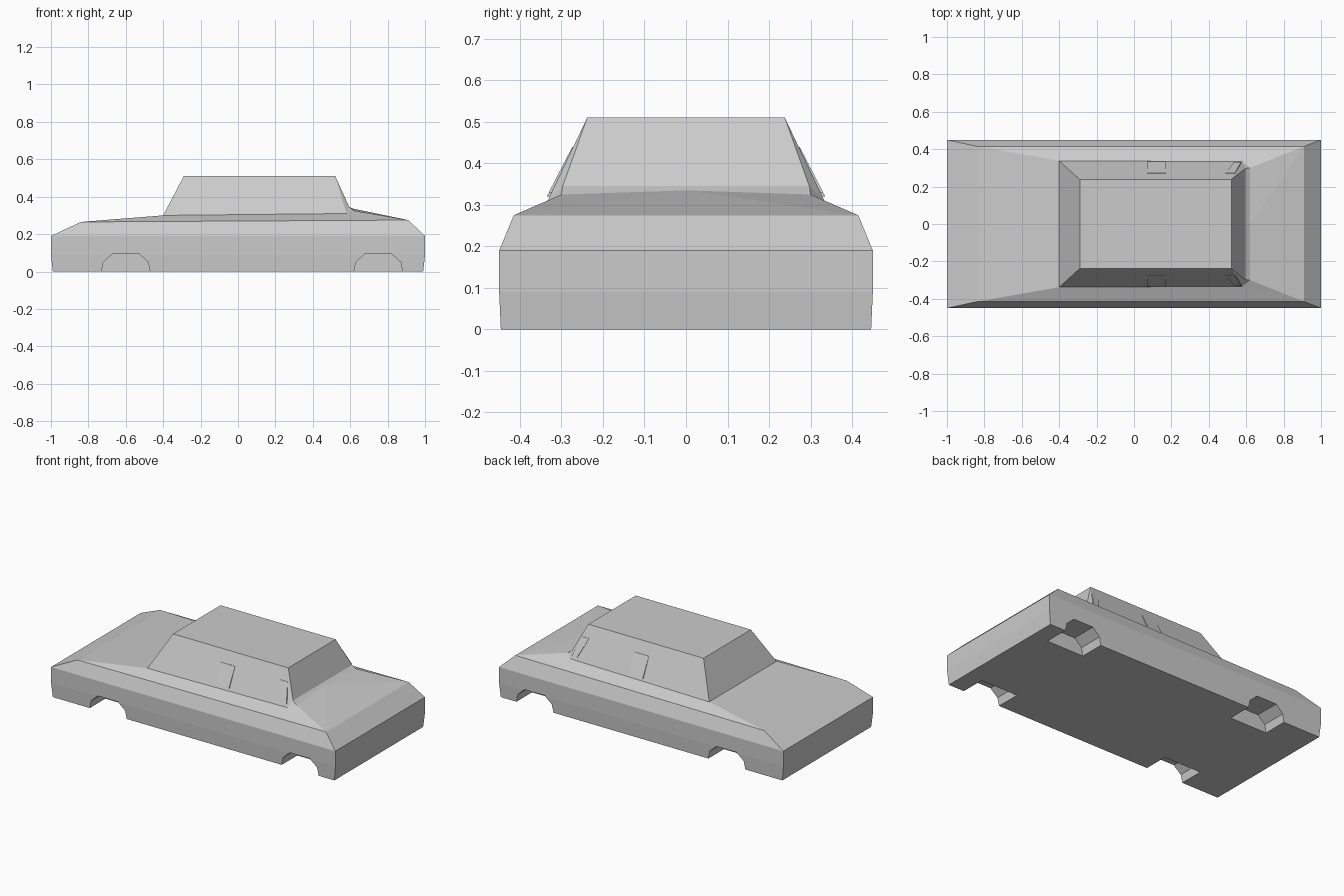
import bpy, bmesh

if "Cube" in bpy.data.objects:
    bpy.data.objects.remove(bpy.data.objects["Cube"])


def make_object(name, verts, faces, mirror=False):
    mesh = bpy.data.meshes.new(name)
    mesh.from_pydata(verts, [], faces)
    bm = bmesh.new()
    bm.from_mesh(mesh)
    bmesh.ops.recalc_face_normals(bm, faces=bm.faces)
    bm.to_mesh(mesh)
    bm.free()
    obj = bpy.data.objects.new(name, mesh)
    bpy.context.collection.objects.link(obj)
    if mirror:
        mod = obj.modifiers.new("Mirror", 'MIRROR')
        mod.use_axis = (False, True, False)
        mod.merge_threshold = 0.0001
    return obj


def prism(name, profile, y0, y1, mirror=False):
    n = len(profile)
    verts = [(x, y, z) for y in (y0, y1) for x, z in profile]
    faces = [tuple(range(n)), tuple(range(n, 2 * n))]
    faces += [(i, (i + 1) % n, n + (i + 1) % n, n + i) for i in range(n)]
    return make_object(name, verts, faces, mirror)


# Lower body: stacked rectangular rings (x back, z back, x front, z front, half width)
rings = [(-0.99, 0.0, 0.99, 0.0, 0.446),
         (-1.0, 0.09, 1.0, 0.09, 0.45),
         (-1.0, 0.19, 1.0, 0.19, 0.45),
         (-0.84, 0.265, 0.91, 0.275, 0.415)]
verts, faces = [], []
for xb, zb, xf, zf, w in rings:
    verts += [(xb, -w, zb), (xf, -w, zf), (xf, w, zf), (xb, w, zb)]
for r in range(len(rings) - 1):
    for i in range(4):
        j = (i + 1) % 4
        faces.append((4 * r + i, 4 * r + j, 4 * r + 4 + j, 4 * r + 4 + i))
faces += [(0, 1, 2, 3), (12, 13, 14, 15)]
body = make_object("lower_body", verts, faces)

# Wheel arches: shallow pockets cut into both sides
half_arch = [(0.13, -0.05), (0.13, 0.0), (0.12, 0.05), (0.07, 0.095)]
for label, cx in (("rear", -0.6), ("front", 0.75)):
    outline = ([(cx + x, z) for x, z in half_arch]
               + [(cx - x, z) for x, z in reversed(half_arch)])
    for side in (-1, 1):
        cutter = prism(f"{label}_arch_cutter", outline, 0.29 * side, 0.5 * side)
        cutter.hide_render = True
        cutter.hide_set(True)
        mod = body.modifiers.new("Arch", 'BOOLEAN')
        mod.operation = 'DIFFERENCE'
        mod.solver = 'EXACT'
        mod.object = cutter

# Sloping deck: tail, shoulder, crowned nose and small lip under the windscreen
P = {
    "tail_mid": (-0.84, 0, 0.265), "tail": (-0.84, 0.415, 0.265),
    "nose_mid": (0.91, 0, 0.275), "nose": (0.91, 0.415, 0.275),
    "back_mid": (-0.4, 0, 0.30), "back": (-0.4, 0.338, 0.30),
    "side": (0.58, 0.333, 0.31),
    "lip_mid": (0.62, 0, 0.335), "lip": (0.62, 0.30, 0.325),
    "screen_mid": (0.595, 0, 0.345), "screen": (0.595, 0.297, 0.345),
    "roof_back_mid": (-0.29, 0, 0.51), "roof_back": (-0.29, 0.238, 0.51),
    "roof_front_mid": (0.52, 0, 0.51), "roof_front": (0.52, 0.238, 0.51),
}


def panels(name, lists):
    keys = sorted({k for f in lists for k in f.split()})
    make_object(name, [P[k] for k in keys],
                [[keys.index(k) for k in f.split()] for f in lists], True)


panels("deck", ["tail_mid tail back back_mid", "tail nose side back",
                "nose lip side", "nose nose_mid lip_mid", "nose lip_mid lip",
                "side lip screen", "lip lip_mid screen_mid screen"])

# Cabin: roof, glass planes and folded front corners
panels("cabin", ["roof_back_mid roof_back roof_front roof_front_mid",
                 "back_mid back roof_back roof_back_mid",
                 "back side roof_front roof_back",
                 "side screen roof_front",
                 "screen screen_mid roof_front_mid roof_front"])


# Side pillars: thin wedges that blend into the cabin wall at the top
def pillar(name, low, high, z0, z1, proud):
    def wall(z):
        return 0.336 - (z - 0.306) * 0.48
    quad = [(low[0], z0), (low[1], z0), (high[1], z1), (high[0], z1)]
    outer = [(x, wall(z) + (proud if z == z0 else 0.002), z) for x, z in quad]
    inner = [(x, wall(z) - 0.01, z) for x, z in quad]
    faces = [(0, 1, 2, 3), (4, 5, 6, 7)]
    faces += [(i, (i + 1) % 4, 4 + (i + 1) % 4, 4 + i) for i in range(4)]
    make_object(name, outer + inner, faces, True)


pillar("middle_pillar", (0.07, 0.17), (0.07, 0.17), 0.32, 0.44, 0.006)
pillar("front_pillar", (0.535, 0.572), (0.49, 0.54), 0.33, 0.44, 0.006)
